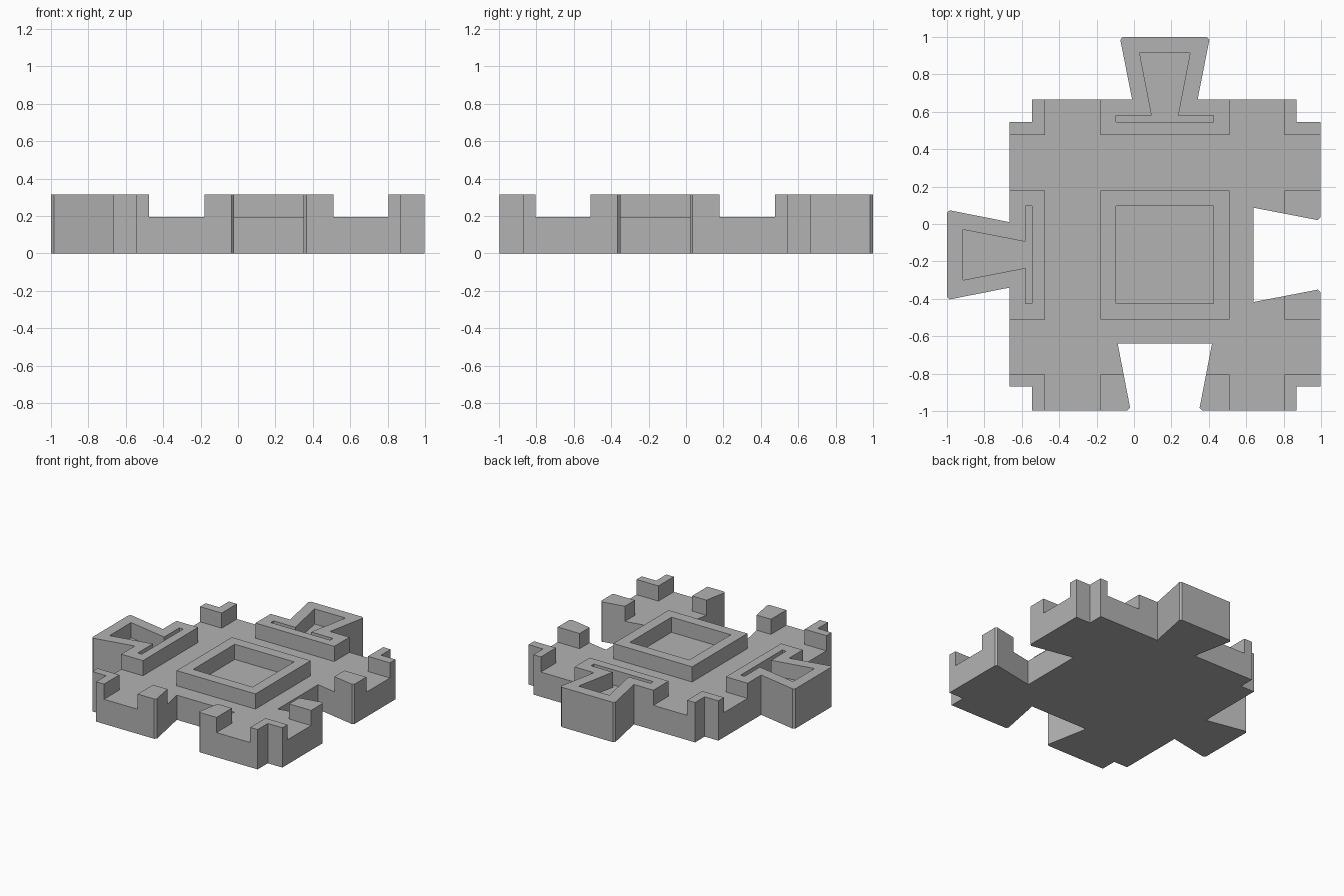
import bpy
import bmesh

if "Cube" in bpy.data.objects:
    bpy.data.objects.remove(bpy.data.objects["Cube"], do_unlink=True)

FLOOR, TOP = 0.195, 0.315
LOW, HIGH = -0.665, 0.997      # tile body edges along x

grey = bpy.data.materials.new("light grey")
grey.use_nodes = True
colour = (0.45, 0.45, 0.45, 1)
grey.diffuse_color = colour
grey.node_tree.nodes["Principled BSDF"].inputs["Base Color"].default_value = colour


def flip(points):
    """Mirror across the x = -y diagonal, keeping the winding continuous."""
    return [(-y, -x) for x, y in reversed(points)]


def prism(name, outline, bottom, top):
    bm = bmesh.new()
    face = bm.faces.new([bm.verts.new((x, y, bottom)) for x, y in outline])
    raised = bmesh.ops.extrude_face_region(bm, geom=[face])
    verts = [v for v in raised["geom"] if isinstance(v, bmesh.types.BMVert)]
    bmesh.ops.translate(bm, verts=verts, vec=(0, 0, top - bottom))
    bmesh.ops.recalc_face_normals(bm, faces=bm.faces)
    mesh = bpy.data.meshes.new(name)
    bm.to_mesh(mesh)
    bm.free()
    mesh.materials.append(grey)
    obj = bpy.data.objects.new(name, mesh)
    bpy.context.collection.objects.link(obj)
    return obj


def box(x0, x1, y0, y1):
    return [(x0, y0), (x1, y0), (x1, y1), (x0, y1)]


# Tile outline: back edge with its dovetail tab, right edge with its socket
back = [(-0.545, 0.545), (-0.545, 0.665), (-0.01, 0.665),
        (-0.073, 0.985), (-0.06, 1.0), (0.39, 1.0), (0.403, 0.985),
        (0.34, 0.665), (0.87, 0.665)]
right = [(0.87, 0.545), (HIGH, 0.545), (HIGH, 0.035), (0.982, 0.021),
         (0.64, 0.087), (0.64, -0.417), (0.982, -0.351),
         (HIGH, -0.365), (HIGH, -0.87), (0.87, -0.87)]
half = back + right
mirrored = flip(half)
tile = prism("dovetail_tile", half + mirrored[1:-1], 0, TOP)

# Channels that leave a three by three grid of raised blocks
channels = [box(-0.475, -0.18, -1.2, 0.8), box(0.51, 0.805, -1.2, 0.8)]
# T-shaped pocket in the back tab
tab_pocket = [(-0.095, 0.545), (0.425, 0.545), (0.425, 0.58), (0.235, 0.58),
              (0.3, 0.915), (0.03, 0.915), (0.095, 0.58), (-0.095, 0.58)]
cuts = channels + [tab_pocket]
cuts += [flip(c) for c in cuts]
cuts.append(box(-0.095, 0.425, -0.425, 0.095))   # centre pocket

cutters = []
for outline in cuts:
    cutter = prism("recess_cutter", outline, FLOOR, TOP + 0.2)
    cutter.hide_render = True
    cutters.append(cutter)
    mod = tile.modifiers.new("recess", "BOOLEAN")
    mod.operation = "DIFFERENCE"
    mod.solver = "EXACT"
    mod.object = cutter

bpy.context.view_layer.objects.active = tile
for mod in list(tile.modifiers):
    bpy.ops.object.modifier_apply(modifier=mod.name)
for cutter in cutters:
    bpy.data.objects.remove(cutter, do_unlink=True)

# Tidy the flat faces
bm = bmesh.new()
bm.from_mesh(tile.data)
bmesh.ops.remove_doubles(bm, verts=bm.verts, dist=0.0001)
bmesh.ops.dissolve_limit(bm, angle_limit=0.01, verts=bm.verts, edges=bm.edges)
bm.to_mesh(tile.data)
bm.free()
